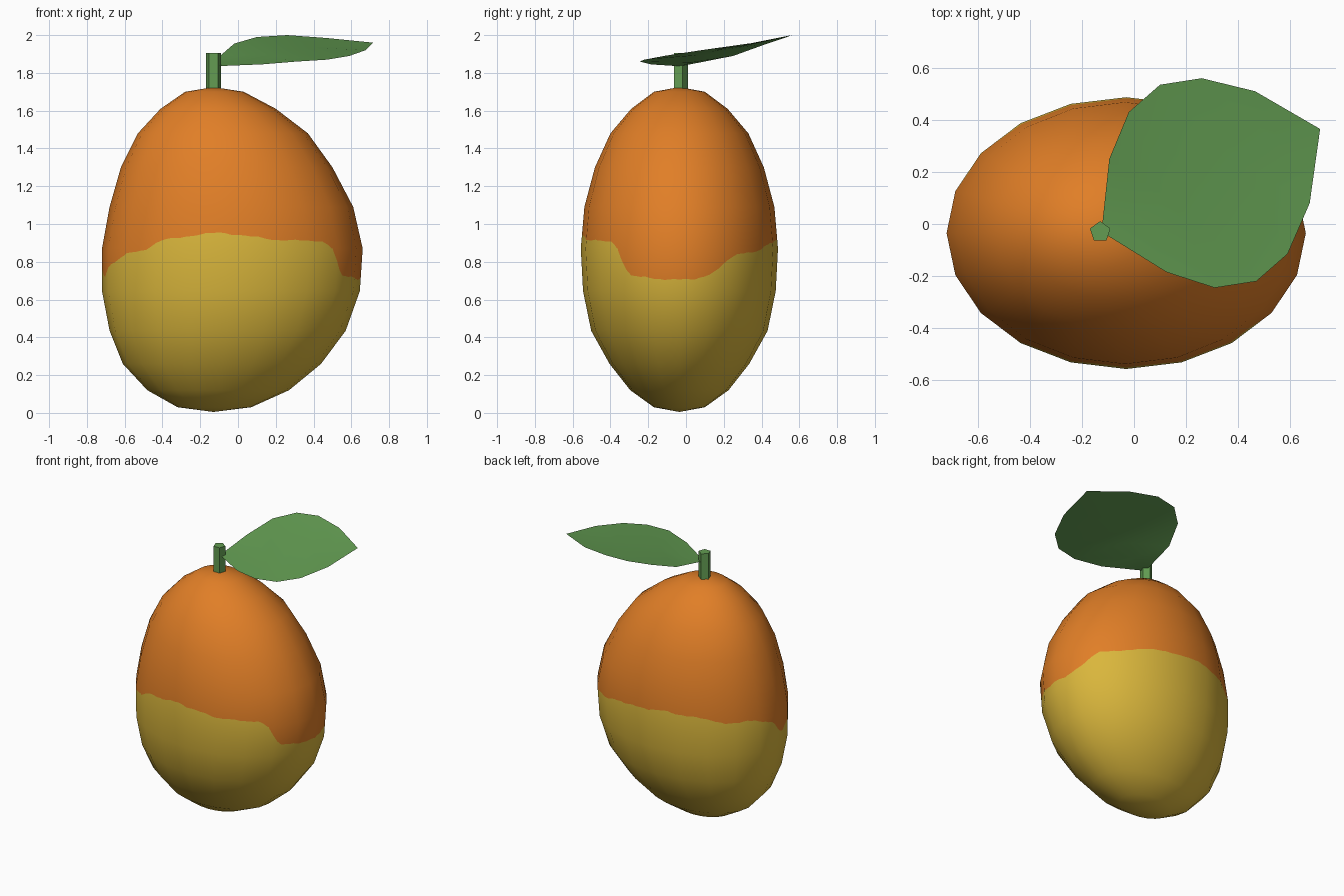
import bpy, bmesh, math
from mathutils import Vector

if "Cube" in bpy.data.objects:
    bpy.data.objects.remove(bpy.data.objects["Cube"])


def material(name, rgb):
    m = bpy.data.materials.new(name)
    m.diffuse_color = (*rgb, 1)
    m.use_nodes = True
    m.node_tree.nodes["Principled BSDF"].inputs["Base Color"].default_value = m.diffuse_color
    return m


ORANGE = material("orange_skin", (0.75, 0.21, 0.02))
YELLOW = material("yellow_skin", (0.70, 0.47, 0.045))
GREEN = material("leaf_green", (0.125, 0.335, 0.085))


def add_object(name, bm, mats, smooth):
    bmesh.ops.recalc_face_normals(bm, faces=bm.faces)
    for f in bm.faces:
        f.smooth = smooth
    me = bpy.data.meshes.new(name)
    bm.to_mesh(me)
    bm.free()
    for m in mats:
        me.materials.append(m)
    ob = bpy.data.objects.new(name, me)
    bpy.context.collection.objects.link(ob)
    return ob


# Fruit cross-sections: height, left x, right x, half depth
RINGS = [(0.03, -0.32, 0.07, 0.135), (0.12, -0.48, 0.27, 0.26),
         (0.26, -0.61, 0.44, 0.37), (0.435, -0.68, 0.57, 0.467),
         (0.645, -0.72, 0.645, 0.51), (0.87, -0.72, 0.66, 0.522),
         (1.09, -0.68, 0.61, 0.503), (1.30, -0.62, 0.50, 0.447),
         (1.48, -0.53, 0.37, 0.365), (1.61, -0.41, 0.20, 0.255),
         (1.70, -0.28, 0.03, 0.135)]
SIDES, CX, CY = 20, -0.03, -0.035


def fruit_mesh(split):
    """Lofted fruit; split adds straight columns inside each flat side."""
    bm = bmesh.new()
    rows = []
    for z, x0, x1, d in RINGS:
        pts = [Vector(((x0 + x1) / 2 + (x1 - x0) / 2 * math.cos(a), CY + d * math.sin(a), z))
               for a in (2 * math.pi * i / SIDES for i in range(SIDES))]
        rows.append([bm.verts.new(pts[i].lerp(pts[(i + 1) % SIDES], k / split))
                     for i in range(SIDES) for k in range(split)])
    n = SIDES * split
    for lo, hi in zip(rows, rows[1:]):
        for i in range(n):
            j = (i + 1) % n
            bm.faces.new((lo[i], lo[j], hi[j], hi[i]))
    for row, z in ((rows[0], 0.005), (rows[-1], 1.725)):
        pole = bm.verts.new((-0.13, CY, z))
        for i in range(n):
            bm.faces.new((row[i], row[(i + 1) % n], pole))
    return bm


# Wavy ripening line: angle in degrees, height
LINE = [(0, .705), (10, .71), (20, .735), (30, .81), (34, .835), (55, .86), (68, .90),
        (82, .91), (101, .935), (127, .915), (138, .88), (154, .89), (175, .83), (182, .74),
        (188, .72), (195, .755), (200, .78), (214, .84), (227, .86), (237, .915),
        (256, .945), (264, .955), (281, .93), (290, .915), (314, .91), (320, .88),
        (324, .80), (329, .73), (345, .71), (360, .705)]


def above_line(co):
    t = math.degrees(math.atan2((co.y - CY) / 0.52, (co.x - CX) / 0.69)) % 360
    for (a, za), (b, zb) in zip(LINE, LINE[1:]):
        if t <= b:
            line = za + (zb - za) * (t - a) / (b - a)
            break
    return co.z - line - 0.005 * math.sin(math.radians(t * 31)) * math.sin(math.radians(t * 13))


# Fruit skin, cut along the ripening line
bm = fruit_mesh(6)
cut = []
for e in list(bm.edges):
    v, w = e.verts
    f0, f1 = above_line(v.co), above_line(w.co)
    if f0 * f1 < 0:
        cut.append(bmesh.utils.edge_split(e, v, f0 / (f0 - f1))[1])
bmesh.ops.connect_verts(bm, verts=cut)
for f in bm.faces:
    f.material_index = 0 if above_line(f.calc_center_median()) > 0 else 1
fruit = add_object("fruit", bm, [ORANGE, YELLOW], True)

# Plain fruit gives the cut skin its soft shading
guide = add_object("shading_guide", fruit_mesh(1), [ORANGE], True)
guide.hide_render = True
guide.hide_set(True)
mod = fruit.modifiers.new("soft_shading", 'DATA_TRANSFER')
mod.object = guide
mod.use_loop_data = True
mod.data_types_loops = {'CUSTOM_NORMAL'}
mod.loop_mapping = 'POLYINTERP_NEAREST'

# Stem: five-sided post
bm = bmesh.new()
ring = [(-0.13 + 0.041 * math.sin(a), -0.03 + 0.041 * math.cos(a))
        for a in (2 * math.pi * i / 5 for i in range(5))]
base = bm.faces.new([bm.verts.new((x, y, 1.69)) for x, y in ring])
top = bmesh.ops.extrude_face_region(bm, geom=[base], use_keep_orig=True)["geom"]
for v in top:
    if isinstance(v, bmesh.types.BMVert):
        v.co.z = 1.905
add_object("stem", bm, [GREEN], False)

# Leaf: two edges with a slightly sunken midrib
BACK = [(-.095, .25, 1.89), (-.02, .43, 1.955), (.10, .535, 1.99), (.26, .56, 2.0), (.465, .51, 1.985)]
FRONT = [(.125, -.185, 1.845), (.31, -.245, 1.86), (.47, -.22, 1.87), (.59, -.115, 1.89), (.675, .08, 1.92)]
bm = bmesh.new()
root = bm.verts.new((-0.125, -0.03, 1.835))
tip = bm.verts.new((0.715, 0.365, 1.96))
rows = []
for b, f in zip(BACK, FRONT):
    mid = (Vector(b) + Vector(f)) / 2 - Vector((0, 0, 0.012))
    rows.append([bm.verts.new(p) for p in (b, mid, f)])
for r, s in zip(rows, rows[1:]):
    for k in (0, 1):
        bm.faces.new((r[k], r[k + 1], s[k + 1], s[k]))
for k in (0, 1):
    bm.faces.new((root, rows[0][k + 1], rows[0][k]))
    bm.faces.new((tip, rows[-1][k], rows[-1][k + 1]))
leaf = add_object("leaf", bm, [GREEN], True)
if leaf.data.polygons[0].normal.z < 0:
    leaf.data.flip_normals()
